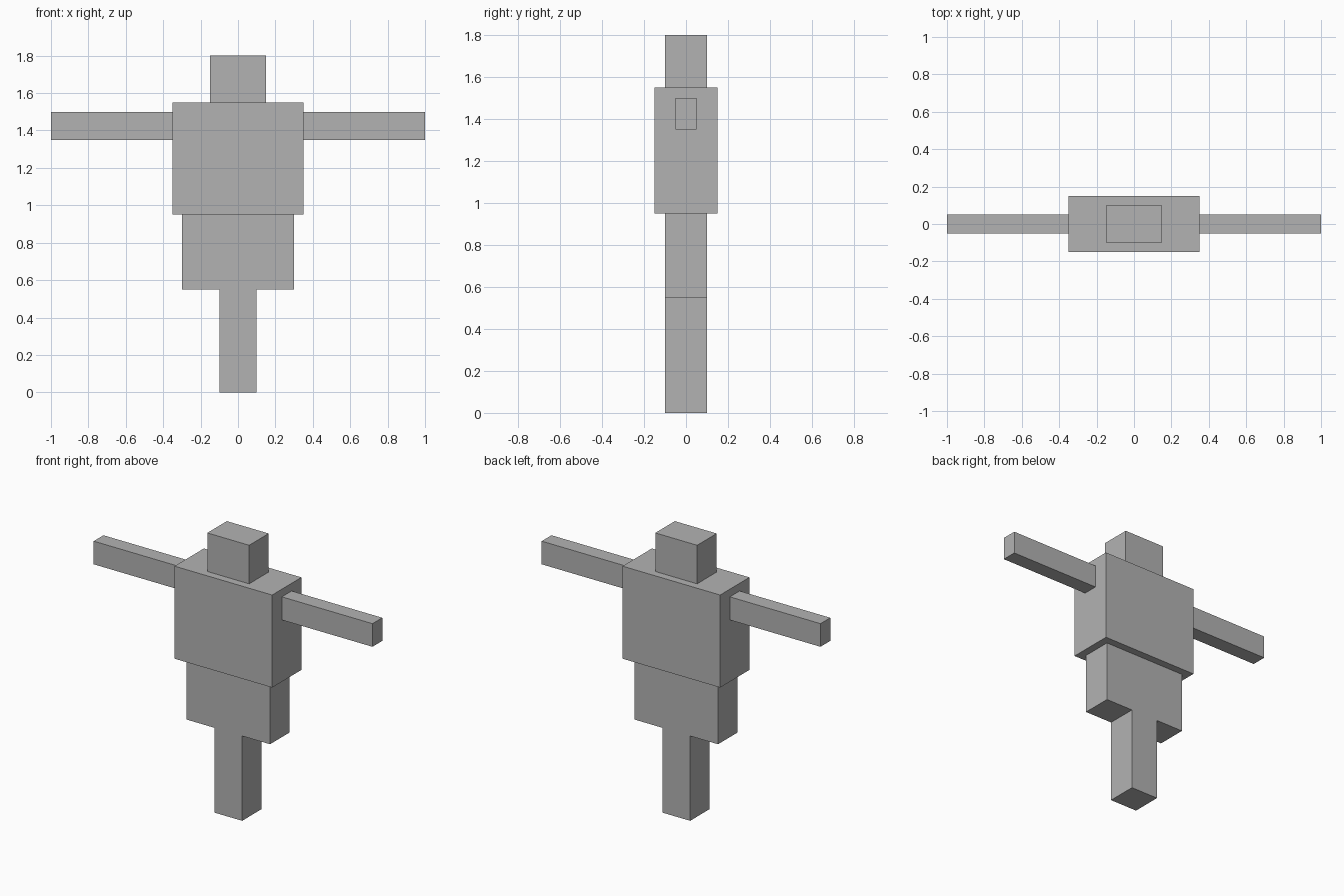
import bpy

if "Cube" in bpy.data.objects:
    bpy.data.objects.remove(bpy.data.objects["Cube"], do_unlink=True)

grey = bpy.data.materials.new("plain_grey")
grey.use_nodes = True
colour = (0.45, 0.45, 0.45, 1)
grey.diffuse_color = colour
grey.node_tree.nodes["Principled BSDF"].inputs["Base Color"].default_value = colour


def box(name, x0, x1, depth, z0, z1):
    """Flat-sided block, centred on y = 0."""
    bpy.ops.mesh.primitive_cube_add(size=1, location=((x0 + x1) / 2, 0, (z0 + z1) / 2))
    obj = bpy.context.object
    obj.name = name
    obj.scale = (x1 - x0, depth, z1 - z0)
    bpy.ops.object.transform_apply(location=False, rotation=False, scale=True)
    obj.data.materials.append(grey)
    return obj


# Central stack
box("leg_post", -0.1, 0.1, 0.2, 0, 0.55)
box("hips", -0.3, 0.3, 0.2, 0.55, 0.95)
box("chest", -0.35, 0.35, 0.3, 0.95, 1.55)
box("head", -0.15, 0.15, 0.2, 1.55, 1.8)

# Outstretched arms
box("left_arm", 0.35, 1, 0.1, 1.35, 1.5)
box("right_arm", -1, -0.35, 0.1, 1.35, 1.5)
